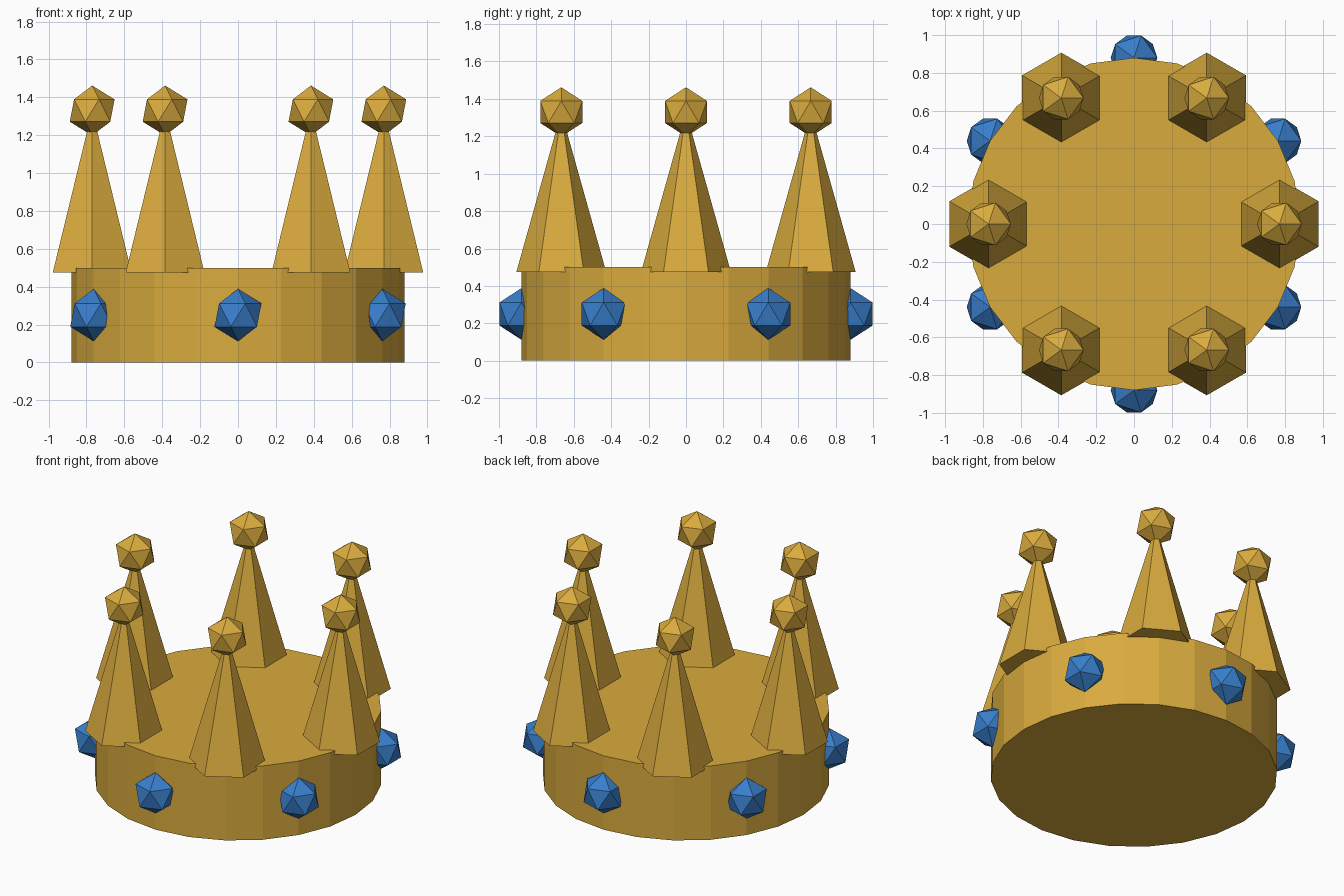
import bpy
from math import cos, sin, radians

cube = bpy.data.objects.get("Cube")
if cube:
    bpy.data.objects.remove(cube, do_unlink=True)


def make_material(name, color):
    mat = bpy.data.materials.new(name)
    mat.use_nodes = True
    mat.diffuse_color = color
    for node in mat.node_tree.nodes:
        if node.type == 'BSDF_PRINCIPLED':
            node.inputs["Base Color"].default_value = color
    return mat


gold = make_material("gold", (0.70, 0.41, 0.048, 1))
blue = make_material("gem blue", (0.04, 0.21, 0.60, 1))


def finish(name, mat):
    obj = bpy.context.object
    obj.name = name
    obj.data.materials.append(mat)


def ball(name, mat, radius, location):
    bpy.ops.mesh.primitive_ico_sphere_add(subdivisions=1, radius=radius, location=location)
    finish(name, mat)


BAND_RADIUS, BAND_HEIGHT = 0.88, 0.5
SPIKE_RING, SPIKE_BASE, SPIKE_TIP = 0.77, 0.475, 1.33

# Solid crown band
bpy.ops.mesh.primitive_cylinder_add(vertices=24, radius=BAND_RADIUS, depth=BAND_HEIGHT,
                                    location=(0, 0, BAND_HEIGHT / 2))
finish("band", gold)

for i in range(6):
    # Six-sided spike with a faceted ball on its tip
    a = radians(60 * i)
    x, y = SPIKE_RING * cos(a), SPIKE_RING * sin(a)
    bpy.ops.mesh.primitive_cone_add(vertices=6, radius1=0.24, radius2=0,
                                    depth=SPIKE_TIP - SPIKE_BASE,
                                    location=(x, y, (SPIKE_BASE + SPIKE_TIP) / 2))
    finish(f"spike_{i + 1}", gold)
    ball(f"spike_ball_{i + 1}", gold, 0.132, (x, y, SPIKE_TIP))

    # Gem set in the band midway between spikes
    g = a + radians(30)
    ball(f"gem_{i + 1}", blue, 0.138,
         (BAND_RADIUS * cos(g), BAND_RADIUS * sin(g), BAND_HEIGHT / 2))
